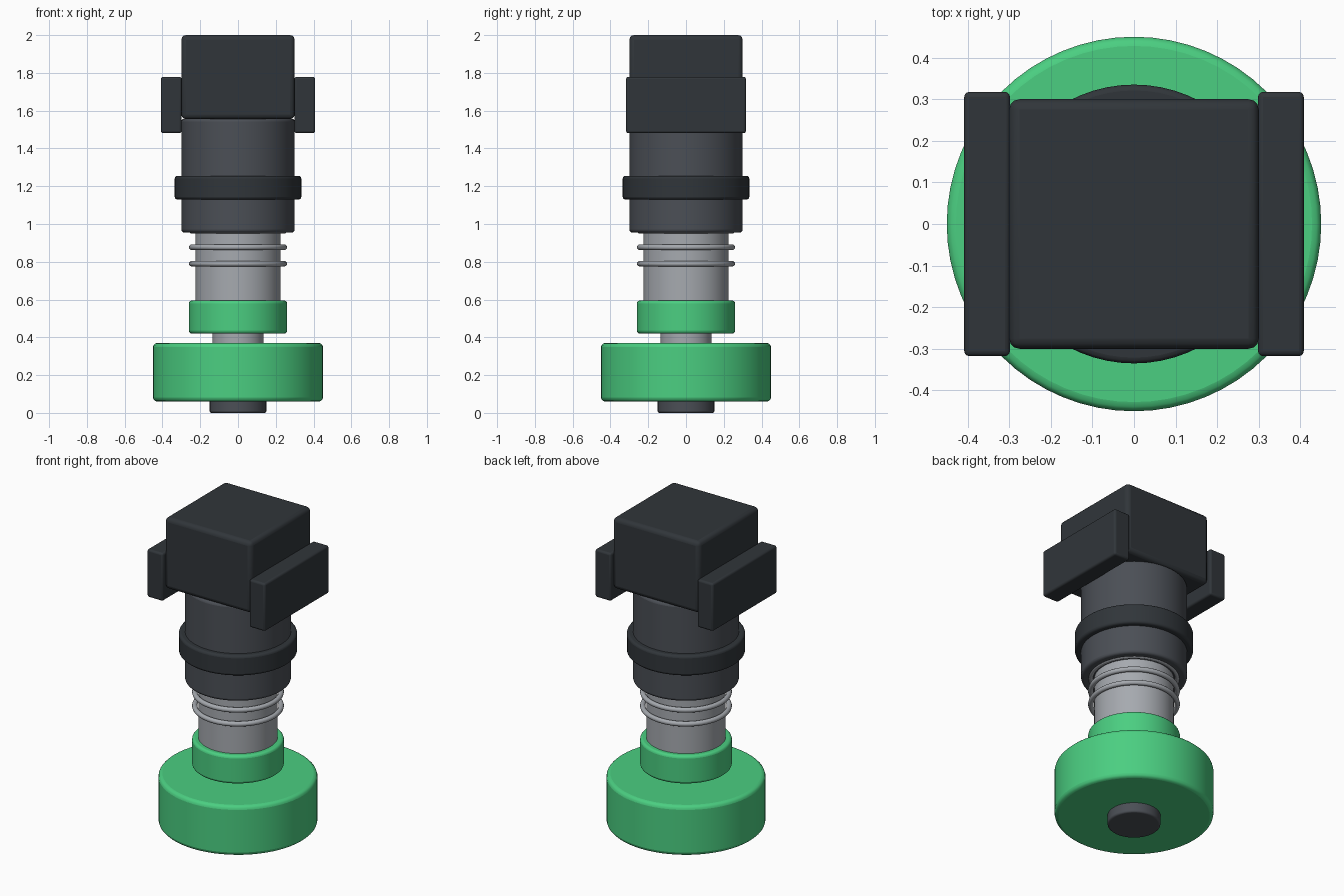
import bpy
from math import radians

if "Cube" in bpy.data.objects:
    bpy.data.objects.remove(bpy.data.objects["Cube"])


def material(name, rgb):
    m = bpy.data.materials.new(name)
    m.diffuse_color = (*rgb, 1)
    m.use_nodes = True
    m.node_tree.nodes["Principled BSDF"].inputs["Base Color"].default_value = m.diffuse_color
    return m


GREEN = material("green", (0.07, 0.62, 0.22))
BLACK = material("black", (0.03, 0.036, 0.042))
CHARCOAL = material("charcoal", (0.07, 0.078, 0.092))
STEEL = material("steel", (0.38, 0.40, 0.43))


def finish(name, mat, bevel=0):
    ob = bpy.context.object
    ob.name = name
    ob.data.materials.append(mat)
    if bevel:
        mod = ob.modifiers.new("bevel", 'BEVEL')
        mod.width = bevel
        mod.segments = 3
        mod.limit_method = 'ANGLE'
        mod.angle_limit = radians(40)
    bpy.ops.object.shade_smooth_by_angle(angle=radians(35))
    return ob


def drum(name, r, z0, z1, mat, bevel=0.012):
    bpy.ops.mesh.primitive_cylinder_add(vertices=64, radius=r, depth=z1 - z0,
                                        location=(0, 0, (z0 + z1) / 2))
    return finish(name, mat, bevel)


def box(name, size, loc, mat, bevel):
    bpy.ops.mesh.primitive_cube_add(size=1, location=loc)
    bpy.context.object.scale = size
    bpy.ops.object.transform_apply(location=False, rotation=False, scale=True)
    return finish(name, mat, bevel)


# Foot, wheel and collar
drum("foot_pin", 0.15, 0, 0.08, CHARCOAL, 0.01)
drum("base_wheel", 0.45, 0.06, 0.37, GREEN, 0.022)
drum("neck", 0.135, 0.35, 0.44, STEEL, 0)
drum("collar", 0.26, 0.42, 0.595, GREEN, 0.015)

# Shaft with spring rings
drum("shaft", 0.225, 0.58, 0.97, STEEL, 0)
for i in range(3):
    bpy.ops.mesh.primitive_torus_add(major_radius=0.245, minor_radius=0.015,
                                     major_segments=64, minor_segments=12,
                                     location=(0, 0, 0.79 + 0.087 * i))
    finish(f"spring_ring_{i + 1}", STEEL)

# Round body with grip band
drum("body", 0.3, 0.955, 1.557, CHARCOAL, 0.015)
drum("grip_band", 0.335, 1.13, 1.255, BLACK, 0.014)

# Square head with a plate on each side
box("head", (0.6, 0.6, 0.445), (0, 0, 1.7775), BLACK, 0.025)
for side, x in (("left", -1), ("right", 1)):
    box(f"{side}_plate", (0.11, 0.635, 0.298), (x * 0.353, 0, 1.63), BLACK, 0.012)
